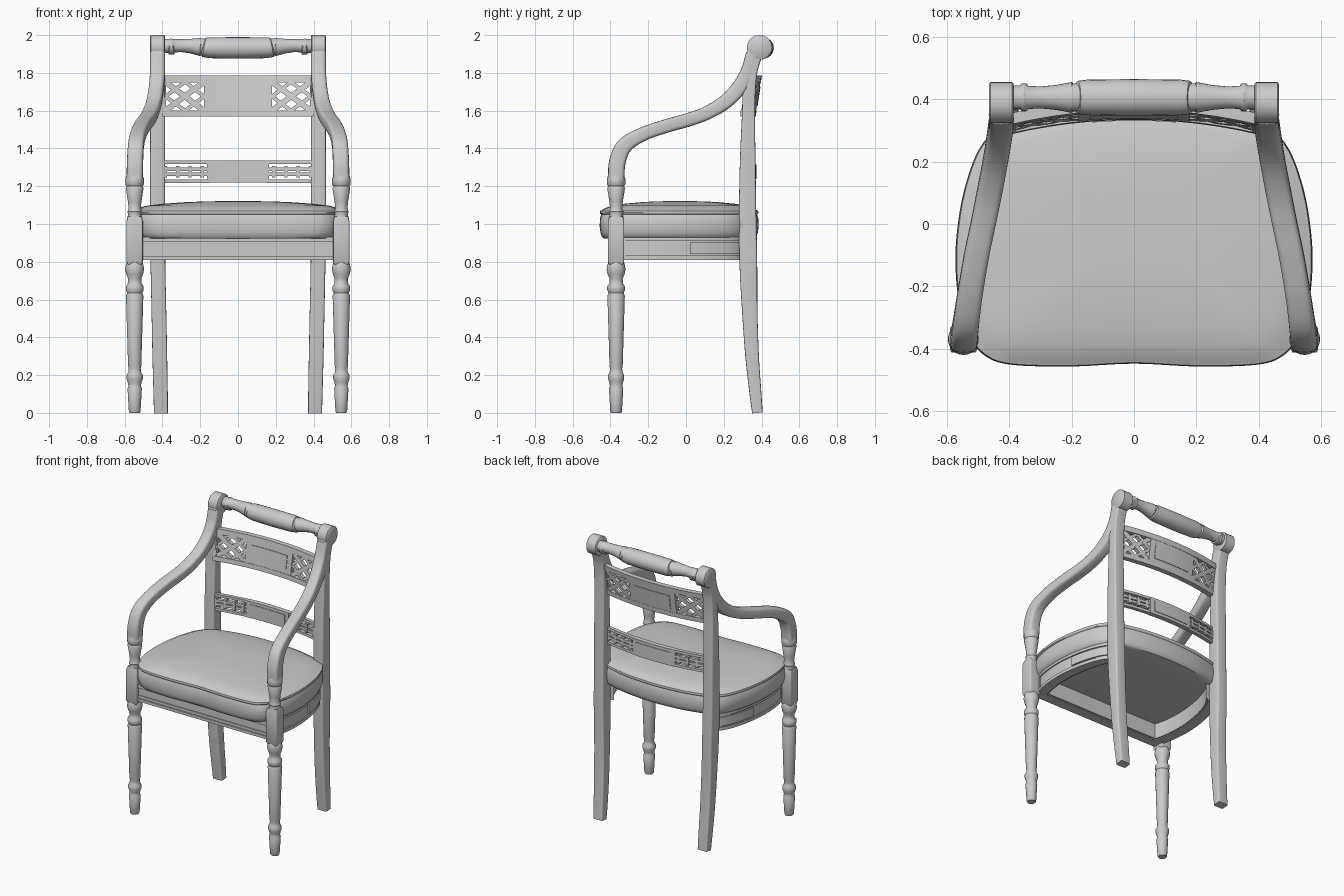
import bpy, bmesh, math
from mathutils import Vector

cube = bpy.data.objects.get("Cube")
if cube:
    bpy.data.objects.remove(cube, do_unlink=True)

mat = bpy.data.materials.new("light_grey")
mat.use_nodes = True
grey = (0.6, 0.6, 0.6, 1)
mat.diffuse_color = grey
mat.node_tree.nodes["Principled BSDF"].inputs["Base Color"].default_value = grey
parts = []


def bridge(name, rings, mirror=False):
    """Skin a row of closed rings and cap both ends."""
    bm = bmesh.new()
    loops = [[bm.verts.new(p) for p in ring] for ring in rings]
    n = len(loops[0])
    for a, b in zip(loops, loops[1:]):
        for i in range(n):
            j = (i + 1) % n
            bm.faces.new((a[i], a[j], b[j], b[i]))
    bm.faces.new(loops[0])
    bm.faces.new(loops[-1])
    bmesh.ops.recalc_face_normals(bm, faces=bm.faces)
    mesh = bpy.data.meshes.new(name)
    bm.to_mesh(mesh)
    bm.free()
    mesh.materials.append(mat)
    ob = bpy.data.objects.new(name, mesh)
    bpy.context.collection.objects.link(ob)
    if mirror:
        ob.modifiers.new("both_sides", "MIRROR")
    parts.append(ob)
    return ob


def catmull(a, b, c, d, t):
    return 0.5 * (2 * b + (c - a) * t + (2 * a - 5 * b + 4 * c - d) * t**2
                  + (3 * b - a - 3 * c + d) * t**3)


def smooth_path(keys, steps=5):
    """Interpolate open rows of values."""
    k = [Vector(p) for p in keys]
    k = [2 * k[0] - k[1]] + k + [2 * k[-1] - k[-2]]
    out = [catmull(*k[i:i + 4], s / steps) for i in range(len(k) - 3) for s in range(steps)]
    return out + [k[-2]]


def loft(name, stations, power=2, mirror=False, n=24):
    """Stations are x, y, z, half width, half depth; power squares the section."""
    centres = [Vector(s[:3]) for s in stations]
    rings = []
    for i, s in enumerate(stations):
        t = (centres[min(i + 1, len(centres) - 1)] - centres[max(i - 1, 0)]).normalized()
        u = Vector((0, 1, 0)) if abs(t.x) > 0.9 else Vector((1, 0, 0))
        v = t.cross(u).normalized()
        ring = []
        for k in range(n):
            a = math.tau * k / n
            c, d = (math.copysign(abs(f) ** (2 / power), f) for f in (math.cos(a), math.sin(a)))
            ring.append(centres[i] + u * c * s[3] + v * d * s[4])
        rings.append(ring)
    return bridge(name, rings, mirror)


# Turned front legs, square joint blocks and arm supports
LX, LY = 0.547, -0.37


def turned(name, profile, power=2):
    loft(name, [(LX, LY, z, r, r) for z, r in profile], power, True)


turned("front_leg", [(0, .027), (.008, .031), (.13, .038), (.14, .033), (.16, .036), (.18, .043),
                     (.2, .043), (.215, .034), (.235, .032), (.25, .035), (.62, .046), (.635, .04),
                     (.65, .047), (.67, .047), (.685, .036), (.71, .035), (.735, .045),
                     (.76, .05), (.785, .046), (.8, .04)])
turned("joint_block", [(.785, .036), (.8, .043), (1.015, .043), (1.04, .036)], 10)
turned("arm_support", [(1.03, .04), (1.05, .034), (1.065, .039), (1.08, .032), (1.12, .036),
                       (1.19, .047), (1.2, .042), (1.21, .049), (1.24, .049), (1.255, .043)])

# Sweeping arms
arm = [(.547, -.37, 1.24, .043, .043), (.545, -.363, 1.33, .043, .044),
       (.54, -.325, 1.415, .042, .042), (.527, -.23, 1.475, .041, .037),
       (.505, -.1, 1.52, .041, .036), (.484, 0, 1.548, .041, .036),
       (.464, .1, 1.583, .041, .036), (.445, .2, 1.64, .04, .038),
       (.432, .28, 1.72, .04, .04), (.426, .325, 1.81, .04, .035),
       (.426, .352, 1.9, .04, .035)]
loft("arm", smooth_path(arm), 4, True)

# Sabre back posts with rolled tops
post = [(.408, .378, 0, .037, .028), (.41, .366, .12, .038, .032), (.414, .35, .3, .039, .036),
        (.419, .337, .55, .039, .041), (.424, .33, .8, .039, .047), (.426, .326, 1.1, .039, .045),
        (.426, .327, 1.35, .039, .041), (.426, .331, 1.6, .039, .034),
        (.426, .338, 1.78, .039, .036), (.426, .358, 1.88, .039, .04), (.426, .38, 1.94, .039, .045)]
loft("back_post", smooth_path(post), 8, True)
loft("post_scroll", [(x, .389, 1.935, r, r) for x, r in
                     ((.386, .06), (.391, .066), (.46, .066), (.465, .06))], 2, True, 32)

# Turned crest rail
half = [(.39, .04), (.365, .04), (.36, .047), (.345, .047), (.34, .039), (.3, .037), (.25, .042),
        (.2, .052), (.195, .047), (.185, .047), (.18, .056), (.15, .06), (0, .062)]
crest = [(-x, r) for x, r in half] + [(x, r) for x, r in reversed(half[:-1])]
loft("crest_rail", [(x, .406, 1.944 - (r - .038) * .5, r * .95, r * .92) for x, r in crest])


# Bowed back slats
def slat(name, a, b, width, thick, mirror=False, n=12):
    """Bar from a to b in x, z, following the bow of the back."""
    (xa, za), (xb, zb) = a, b
    side = Vector((za - zb, xb - xa)).normalized() * width / 2
    rings = []
    for i in range(n + 1):
        x, z = xa + (xb - xa) * i / n, za + (zb - za) * i / n
        ring = []
        for s, d in ((-1, -1), (1, -1), (1, 1), (-1, 1)):
            px, pz = x + side.x * s, z + side.y * s
            y = .352 + .155 * max(pz - 1.58, 0) - .045 * (px / .39) ** 2
            ring.append((px, y + d * thick / 2, pz))
        rings.append(ring)
    return bridge(name, rings, mirror)


slat("upper_slat_top", (-.4, 1.768), (.4, 1.768), .036, .036)
slat("upper_slat_bottom", (-.4, 1.586), (.4, 1.586), .032, .036)
slat("upper_slat_panel", (-.18, 1.675), (.18, 1.675), .17, .032)
slat("upper_slat_tablet", (-.14, 1.675), (.14, 1.675), .1, .04)
slat("upper_slat_end", (.38, 1.675), (.4, 1.675), .17, .03, True)
lo, mid, hi, left, cx, right = 1.6, 1.675, 1.752, .18, .28, .385
for i, (a, b) in enumerate([((left, lo), (right, hi)), ((left, hi), (right, lo)),
                            ((left, mid), (cx, hi)), ((cx, hi), (right, mid)),
                            ((left, mid), (cx, lo)), ((cx, lo), (right, mid))]):
    slat(f"lattice_bar_{i}", a, b, .03 if i < 2 else .02, .026 - .002 * (i % 2), True)

slat("lower_slat_panel", (-.165, 1.277), (.165, 1.277), .116, .034)
slat("lower_slat_tablet", (-.135, 1.277), (.135, 1.277), .075, .042)
for i, z in enumerate((1.326, 1.289, 1.264, 1.227)):
    slat(f"lower_slat_reed_{i}", (.15, z), (.4, z), .018, .026, True)
for x in (.18, .245, .31, .375):
    slat("reed_bead", (x, 1.277), (x + .018, 1.277), .062, .032, True, 2)

# Seat outline, from front middle round to back middle
edge = [(0, -.448), (.2, -.457), (.39, -.452), (.475, -.425), (.53, -.36), (.562, -.25),
        (.573, -.12), (.565, 0), (.542, .12), (.5, .235), (.44, .305), (.36, .338),
        (.2, .372), (0, .385)]
half_edge = [Vector((x, y)) for x, y in edge]
key = half_edge + [Vector((-p.x, p.y)) for p in half_edge[-2:0:-1]]
m = len(key)
outline = [catmull(key[i - 1], key[i], key[(i + 1) % m], key[(i + 2) % m], s / 6)
           for i in range(m) for s in range(6)]

# Boxed cushion with piping and a domed top
cushion = [(.922, .9), (.924, .95), (.935, .975), (.955, .99), (.99, 1), (1.03, .995),
           (1.05, .98), (1.054, .992), (1.062, .997), (1.07, .992), (1.073, .975), (1.085, .93),
           (1.097, .84), (1.107, .7), (1.115, .5), (1.12, .3), (1.121, .1)]
bridge("seat_cushion", [[(p.x * s, (p.y + .03) * s - .03, z) for p in outline]
                        for z, s in cushion])

# Bowed side rails with mouldings and a raised rear panel
def side_rail(name, y0, y1, outer, inner, z0, z1):
    run = [p for p in outline if p.x > .4 and y0 <= p.y <= y1]
    bridge(name, [[(p.x - outer, p.y, z0), (p.x - inner, p.y, z0),
                   (p.x - inner, p.y, z1), (p.x - outer, p.y, z1)] for p in run], True)


side_rail("side_rail", -.36, .29, .032, .1, .815, .93)
side_rail("side_rail_lower_moulding", -.36, .29, .024, .09, .81, .832)
side_rail("side_rail_upper_moulding", -.36, .29, .024, .09, .91, .932)
side_rail("side_rail_panel", .02, .29, .022, .09, .84, .902)


# Front rail with mouldings
def front_rail(name, y0, y1, z0, z1):
    bridge(name, [[(x, y0, z0), (x, y1, z0), (x, y1, z1), (x, y0, z1)] for x in (-.52, .52)])


front_rail("front_rail", -.388, -.32, .815, .93)
front_rail("front_rail_lower_moulding", -.398, -.33, .81, .83)
front_rail("front_rail_bead", -.394, -.33, .84, .852)
front_rail("front_rail_upper_moulding", -.398, -.33, .905, .932)

# Smooth shading with crisp edges
bpy.ops.object.select_all(action="DESELECT")
for ob in parts:
    ob.select_set(True)
bpy.context.view_layer.objects.active = parts[0]
bpy.ops.object.shade_smooth_by_angle(angle=math.radians(40))
